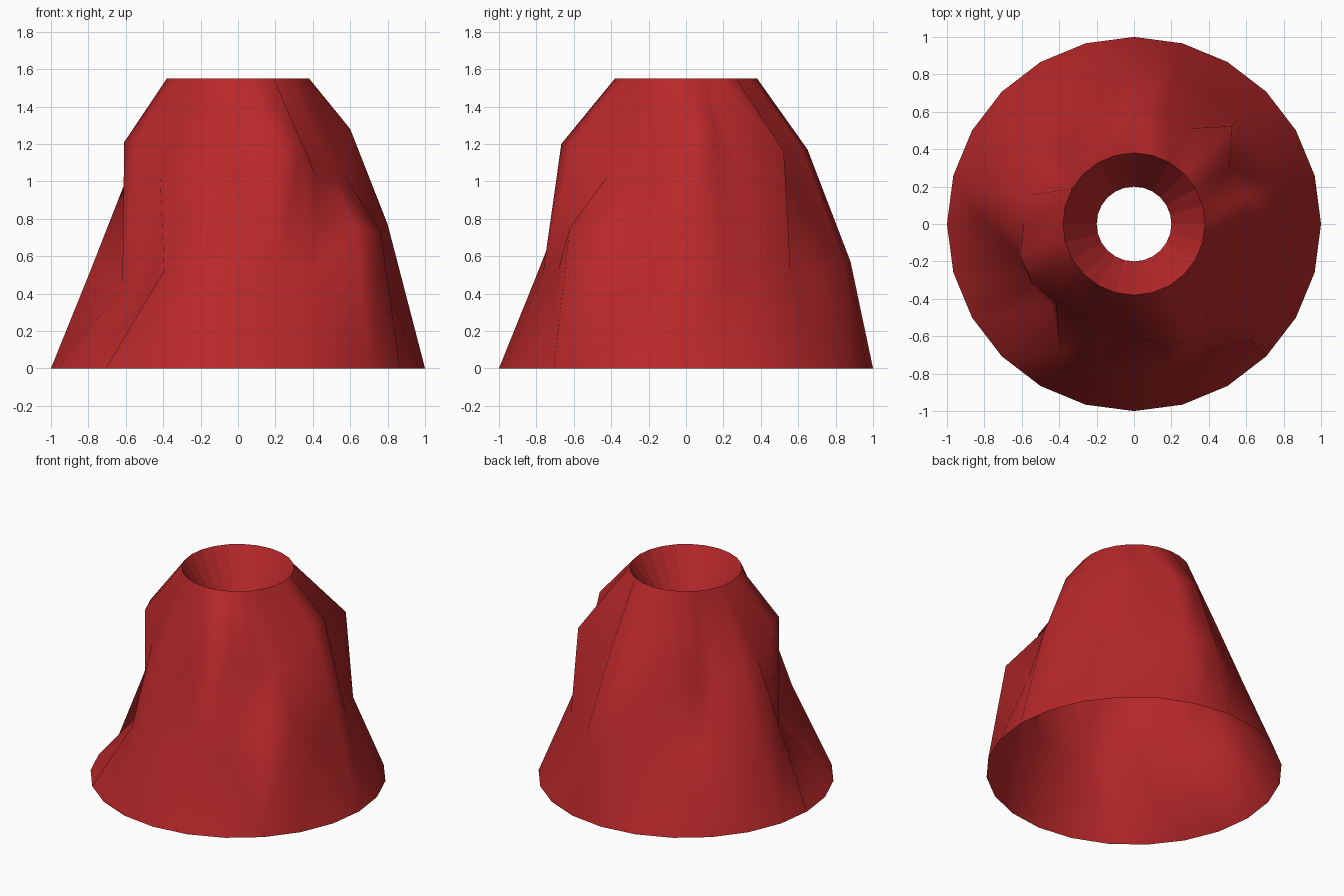
import bpy, bmesh, math

if "Cube" in bpy.data.objects:
    bpy.data.objects.remove(bpy.data.objects["Cube"])

N = 24
STEP = 360 // N

# one flat colour for the whole volcano
red = bpy.data.materials.new("lava red")
red.diffuse_color = (0.48, 0.021, 0.023, 1)
red.use_nodes = True
red.node_tree.nodes["Principled BSDF"].inputs["Base Color"].default_value = red.diffuse_color

# rock bumps and dents: angle -> (radius, height), other points keep the plain cone
lower_bumps = {
    0: (0.80, 0.77), 330: (0.88, 0.73), 315: (0.88, 0.75),
    75: (0.88, 0.57), 90: (0.88, 0.57), 135: (0.76, 0.58),
    195: (0.64, 0.43), 210: (0.63, 0.40), 225: (0.62, 0.40),
}
upper_bumps = {
    0: (0.60, 1.28), 15: (0.62, 1.27), 45: (0.74, 1.16),
    75: (0.65, 1.17), 90: (0.65, 1.17),
    135: (0.50, 0.93), 150: (0.48, 0.93),
    195: (0.63, 1.21), 210: (0.63, 1.21),
    285: (0.69, 1.20), 300: (0.69, 1.20),
}

bm = bmesh.new()


def ring(radius, height, bumps={}):
    verts = []
    for a in range(0, 360, STEP):
        r, z = bumps.get(a, (radius, height))
        t = math.radians(a)
        verts.append(bm.verts.new((r * math.cos(t), r * math.sin(t), z)))
    return verts


def wall(low, high, bias, smooth=True):
    # triangle strip between two rings; the shorter diagonal wins, shifted by bias
    for i in range(N):
        a, b, c, d = low[i], low[(i + 1) % N], high[(i + 1) % N], high[i]
        lean_left = (b.co - d.co).length < (a.co - c.co).length + bias
        tris = ((a, b, d), (b, c, d)) if lean_left else ((a, b, c), (a, c, d))
        for tri in tris:
            bm.faces.new(tri).smooth = smooth


base = ring(1.0, 0)
lower = ring(0.79, 0.52, lower_bumps)
upper = ring(0.59, 1.03, upper_bumps)
rim = ring(0.38, 1.55)
throat = ring(0.20, 1.25)

# outer slope, then the open crater funnel
wall(base, lower, -0.06)
wall(lower, upper, -0.06)
wall(upper, rim, 1)
wall(rim, throat, 1, smooth=False)

# keep the rim crisp
for i in range(N):
    bm.edges.get((rim[i], rim[(i + 1) % N])).smooth = False

mesh = bpy.data.meshes.new("volcano_cone")
bm.to_mesh(mesh)
bm.free()
mesh.materials.append(red)
volcano = bpy.data.objects.new("volcano_cone", mesh)
bpy.context.collection.objects.link(volcano)
